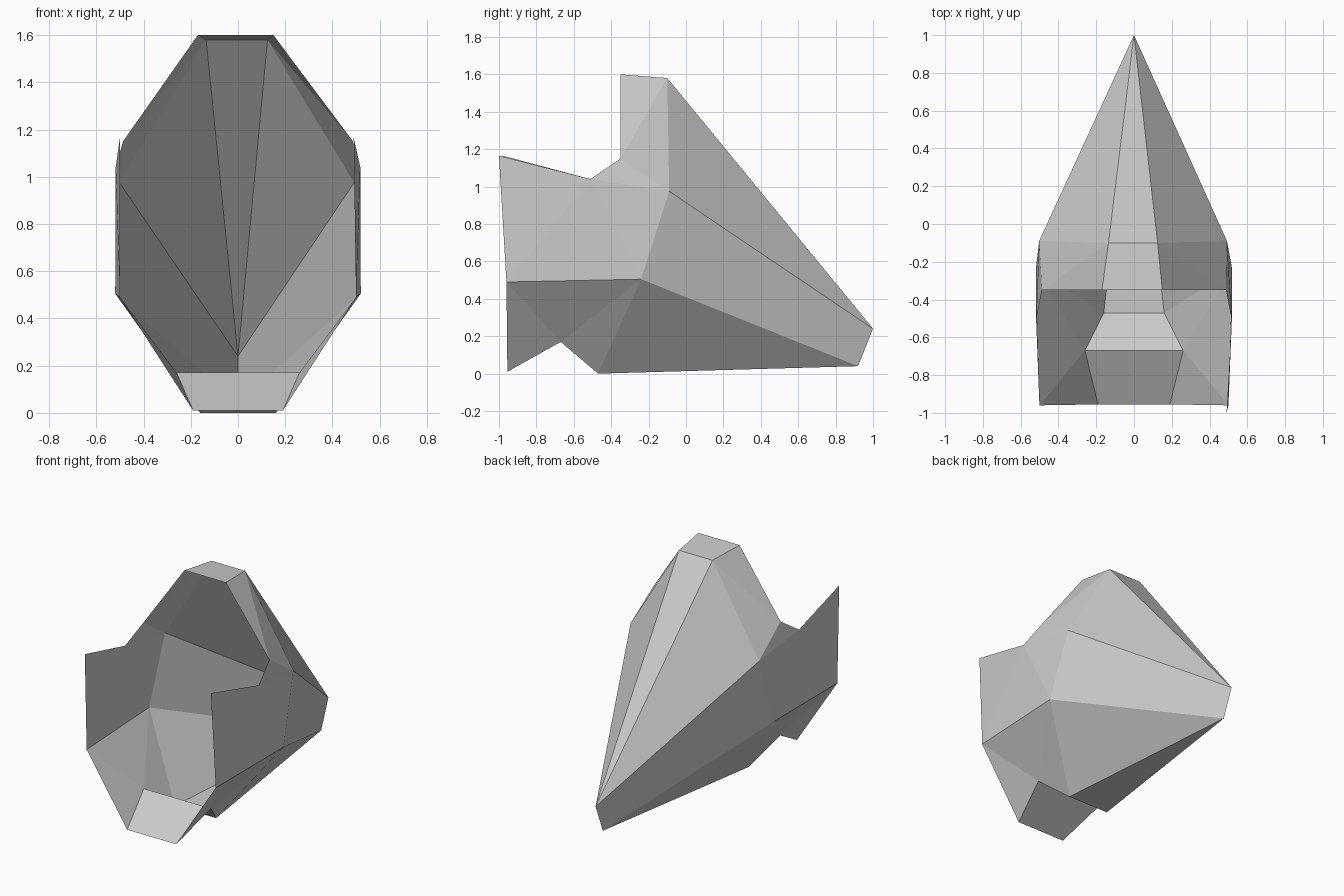
import bpy
import bmesh

cube = bpy.data.objects.get("Cube")
if cube:
    bpy.data.objects.remove(cube, do_unlink=True)

grey = bpy.data.materials.new("plain grey")
grey.use_nodes = True
colour = (0.6, 0.6, 0.6, 1)
grey.diffuse_color = colour
grey.node_tree.nodes["Principled BSDF"].inputs["Base Color"].default_value = colour

# Corners of one half: half width, sideways shift, y, z
corners = {
    "roof_front": (0.16, -0.01, -0.35, 1.6),
    "roof_back": (0.13, -0.005, -0.1, 1.58),
    "brow": (0.487, 0, -0.35, 1.15),
    "notch": (0.518, 0, -0.51, 1.04),
    "cheek_top": (0.495, -0.005, -0.99, 1.165),
    "cheek_low": (0.5, 0, -0.96, 0.49),
    "side_high": (0.497, -0.005, -0.09, 0.975),
    "side_low": (0.52, 0, -0.24, 0.505),
    "lip_front": (0.19, 0, -0.955, 0.01),
    "lip_rise": (0.26, 0, -0.67, 0.17),
    "keel": (0.16, 0, -0.47, 0),
}

# Faces repeated on both halves
side_faces = [
    "roof_front brow roof_back",
    "roof_back brow side_high",
    "brow notch side_high",
    "notch cheek_top cheek_low",
    "notch cheek_low side_low",
    "notch side_low side_high",
    "cheek_low lip_front lip_rise",
    "cheek_low lip_rise side_low",
    "side_low lip_rise keel",
    "roof_back side_high tip_high",
    "side_high side_low tip_low tip_high",
    "side_low keel tip_low",
]

bm = bmesh.new()
tips = {"tip_high": bm.verts.new((0, 1, 0.24)),
        "tip_low": bm.verts.new((0, 0.92, 0.04))}
halves = []
for side in (1, -1):
    half = dict(tips)
    for name, (w, shift, y, z) in corners.items():
        # The left cheek reaches slightly further forward
        if name == "cheek_top":
            y -= 0.01 * side
        half[name] = bm.verts.new((side * w + shift, y, z))
    halves.append(half)
    for names in side_faces:
        loop = [half[n] for n in names.split()]
        bm.faces.new(loop if side > 0 else loop[::-1])

# Strips bridging the two halves
left, right = halves
for a, b in (("roof_back", "roof_front"), ("lip_front", "lip_rise"),
             ("lip_rise", "keel")):
    bm.faces.new((left[a], right[a], right[b], left[b]))
bm.faces.new((left["roof_back"], tips["tip_high"], right["roof_back"]))
bm.faces.new((left["keel"], right["keel"], tips["tip_low"]))

# Consistent outward normals on the open shell
bmesh.ops.recalc_face_normals(bm, faces=bm.faces[:])
bm.normal_update()
if max(bm.faces, key=lambda f: f.calc_center_median().z).normal.z < 0:
    bmesh.ops.reverse_faces(bm, faces=bm.faces[:])

mesh = bpy.data.meshes.new("faceted_shell")
bm.to_mesh(mesh)
bm.free()
mesh.materials.append(grey)
shell = bpy.data.objects.new("faceted_shell", mesh)
bpy.context.collection.objects.link(shell)
